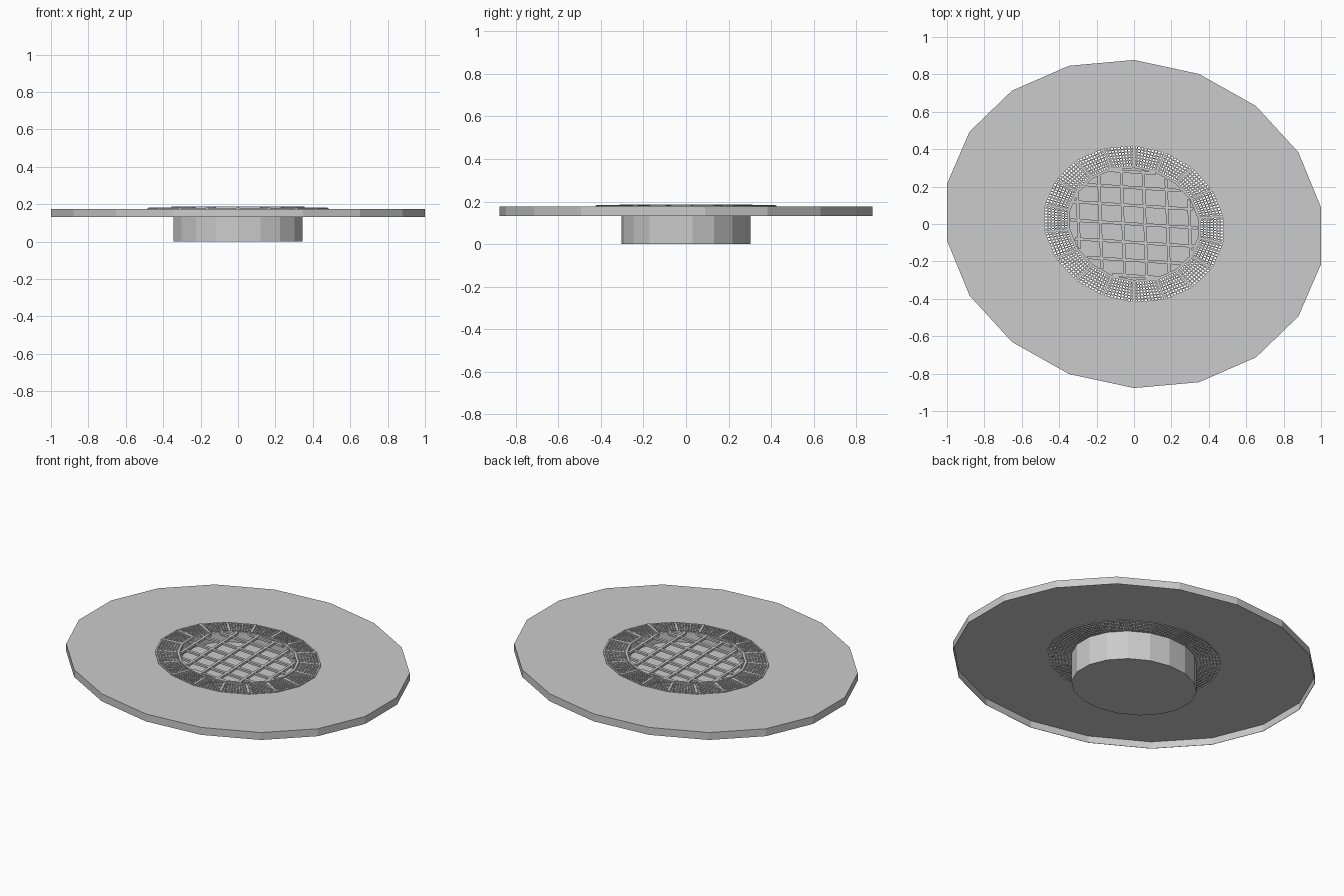
import bpy, bmesh, math
from mathutils import Vector

if "Cube" in bpy.data.objects:
    bpy.data.objects.remove(bpy.data.objects["Cube"])

N = 18
A = Vector((0, 0.877))          # slightly skewed ellipse axes
B = Vector((1.015, -0.064))


def P(i, r):
    t = 2 * math.pi * i / N
    return r * (A * math.cos(t) + B * math.sin(t))


def finish(bm, name):
    bmesh.ops.recalc_face_normals(bm, faces=bm.faces)
    me = bpy.data.meshes.new(name)
    bm.to_mesh(me)
    bm.free()
    ob = bpy.data.objects.new(name, me)
    bpy.context.collection.objects.link(ob)
    return ob


def lathe(name, profile, closed):
    """Sweep an (r, z) profile around the 18-sided oval; cap ends if not closed."""
    bm = bmesh.new()
    loops = [[bm.verts.new((*P(i, r), z)) for i in range(N)] for r, z in profile]
    pairs = list(zip(loops, loops[1:]))
    if closed:
        pairs.append((loops[-1], loops[0]))
    else:
        bm.faces.new(loops[0])
        bm.faces.new(loops[-1])
    for a, b in pairs:
        for i in range(N):
            j = (i + 1) % N
            bm.faces.new((a[i], a[j], b[j], b[i]))
    return finish(bm, name)


def ring(name, r0, r1, z0, z1):
    return lathe(name, [(r0, z0), (r1, z0), (r1, z1), (r0, z1)], True)


def bar(bm, p, q, w, z0, z1):
    """Rectangular bar between two plan points."""
    d = (q - p).normalized()
    n = Vector((-d.y, d.x)) * w / 2
    plan = [p - n, q - n, q + n, p + n]
    lo = [bm.verts.new((*c, z0)) for c in plan]
    hi = [bm.verts.new((*c, z1)) for c in plan]
    bm.faces.new(lo)
    bm.faces.new(hi)
    for i in range(4):
        j = (i + 1) % 4
        bm.faces.new((lo[i], lo[j], hi[j], hi[i]))


# Broad thin surround with a downturned skirt, open below
lathe("surround", [(0.478, 0.173), (0.998, 0.173), (0.998, 0.131),
                   (1.0, 0.131), (1.0, 0.176), (0.478, 0.176)], True)

# Basin hanging below the centre
lathe("basin", [(0.345, 0), (0.345, 0.185), (0.341, 0.185), (0.341, 0.125)], False)

# Rims either side of the mesh ring
ring("inner_rim", 0.343, 0.357, 0.174, 0.187)
ring("outer_rim", 0.475, 0.484, 0.17, 0.181)

# Fine mesh panels with spokes between them
bm = bmesh.new()
R0, R1, COLS, ROWS = 0.354, 0.478, 9, 7
for i in range(N):
    bar(bm, P(i, R0), P(i, R1), 0.014, 0.17, 0.183)
    for k in range(1, COLS):
        u = k / COLS
        bar(bm, P(i, R0).lerp(P(i + 1, R0), u), P(i, R1).lerp(P(i + 1, R1), u),
            0.006, 0.171, 0.181)
    for k in range(1, ROWS):
        r = R0 + (R1 - R0) * k / ROWS
        bar(bm, P(i, r), P(i + 1, r), 0.006, 0.17, 0.18)
finish(bm, "mesh_ring")

# Coarse grate level with the rim
bm = bmesh.new()


def G(u, v):
    return 0.341 * ((u - 0.03 * v) * B + v * A)


for c in (-0.86, -0.52, -0.17, 0.17, 0.52, 0.86):
    h = math.sqrt(1 - c * c) * 0.98
    bar(bm, G(c, -h), G(c, h), 0.016, 0.172, 0.185)
for c in (-0.93, -0.65, -0.33, 0, 0.33, 0.65, 0.93):
    h = math.sqrt(1 - c * c) * 0.98
    bar(bm, G(-h, c), G(h, c), 0.016, 0.172, 0.184)
finish(bm, "grate")
